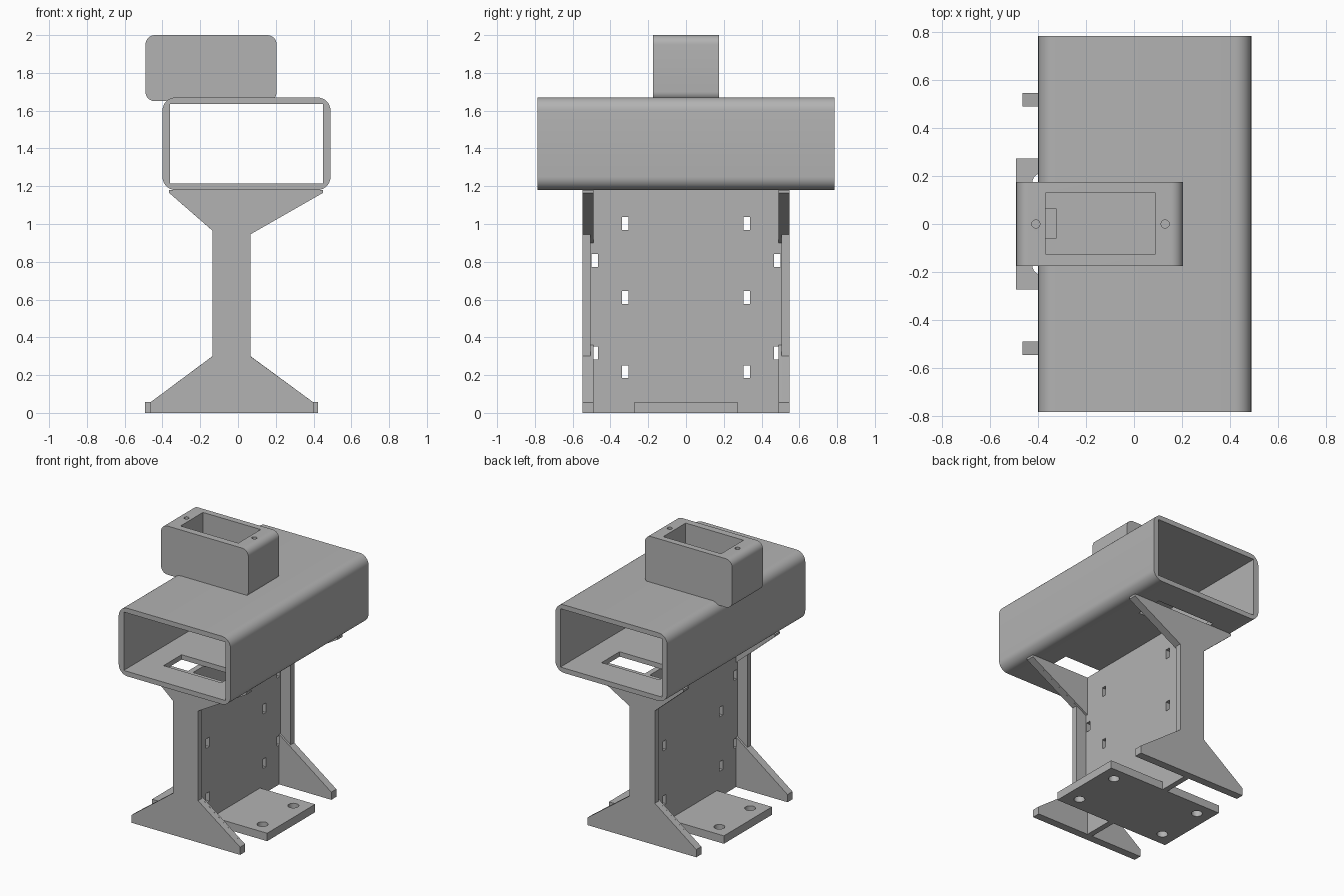
import bpy, bmesh, math
from mathutils import Vector

cube = bpy.data.objects.get("Cube")
if cube:
    bpy.data.objects.remove(cube, do_unlink=True)

grey = bpy.data.materials.new("plain grey")
grey.use_nodes = True
grey.diffuse_color = (0.45, 0.45, 0.45, 1)
grey.node_tree.nodes["Principled BSDF"].inputs["Base Color"].default_value = grey.diffuse_color


def prism(name, profile, y0, y1):
    """Extrude an x-z profile along y."""
    bm = bmesh.new()
    face = bm.faces.new([bm.verts.new((x, y0, z)) for x, z in profile])
    new = bmesh.ops.extrude_face_region(bm, geom=[face])["geom"]
    verts = [v for v in new if isinstance(v, bmesh.types.BMVert)]
    bmesh.ops.translate(bm, verts=verts, vec=(0, y1 - y0, 0))
    bmesh.ops.recalc_face_normals(bm, faces=bm.faces)
    mesh = bpy.data.meshes.new(name)
    bm.to_mesh(mesh)
    bm.free()
    ob = bpy.data.objects.new(name, mesh)
    bpy.context.collection.objects.link(ob)
    mesh.materials.append(grey)
    return ob


def box(name, x0, x1, y0, y1, z0, z1):
    return prism(name, [(x0, z0), (x1, z0), (x1, z1), (x0, z1)], y0, y1)


def rounded(x0, x1, z0, z1, r, steps=8):
    corners = [(x1 - r, z1 - r), (x0 + r, z1 - r), (x0 + r, z0 + r), (x1 - r, z0 + r)]
    pts = []
    for i, (cx, cz) in enumerate(corners):
        for s in range(steps + 1):
            a = math.pi / 2 * (i + s / steps)
            pts.append((cx + r * math.cos(a), cz + r * math.sin(a)))
    return pts


def drill(x, y, z0, z1, r):
    bpy.ops.mesh.primitive_cylinder_add(vertices=24, radius=r, depth=z1 - z0,
                                        location=(x, y, (z0 + z1) / 2))
    return bpy.context.object


def select(ob):
    bpy.ops.object.select_all(action='DESELECT')
    ob.select_set(True)
    bpy.context.view_layer.objects.active = ob


def cut(ob, cutters):
    for c in cutters:
        c.hide_render = True
        mod = ob.modifiers.new("cut", 'BOOLEAN')
        mod.operation, mod.solver, mod.object = 'DIFFERENCE', 'EXACT', c
        select(ob)
        bpy.ops.object.modifier_apply(modifier=mod.name)
        bpy.data.objects.remove(c, do_unlink=True)


def smooth(ob):
    select(ob)
    bpy.ops.object.shade_smooth_by_angle(angle=math.radians(30))


# Rectangular tube with two openings in its floor
tube = prism("tube", rounded(-0.40, 0.49, 1.18, 1.67, 0.07), -0.785, 0.785)
cut(tube, [box("bore", -0.36, 0.45, -0.9, 0.9, 1.215, 1.635)]
    + [box("floor_opening", -0.19, 0.27, min(s * 0.37, s * 0.575), max(s * 0.37, s * 0.575), 1.1, 1.3)
       for s in (-1, 1)])
smooth(tube)

# Open-topped housing on the tube, with pocket, cable notch and screw holes
housing = prism("top_housing", rounded(-0.49, 0.205, 1.65, 2.0, 0.05), -0.175, 0.175)
cut(housing, [box("pocket", -0.37, 0.09, -0.125, 0.13, 1.70, 2.1),
              box("cable_notch", -0.37, -0.325, -0.06, 0.065, 1.675, 1.8),
              drill(-0.41, 0, 1.85, 2.1, 0.017), drill(0.13, 0, 1.85, 2.1, 0.017)])
smooth(housing)

# Upright web with cable-tie slots
W0, W1 = -0.055, -0.015
web = box("centre_web", W0, W1, -0.505, 0.505, 0, 1.18)
slots = [(0.3225, z) for z in (0.2175, 0.61, 1.0025)] + [(0.4825, z) for z in (0.3175, 0.8075)]
cut(web, [box("slot", -0.2, 0.2, s * y - 0.0175, s * y + 0.0175, z - 0.034, z + 0.034)
          for y, z in slots for s in (-1, 1)])

# Flared end legs: outer plate, plus inner gussets that run in to the web
outer = [(-0.465, 0), (0.40, 0), (0.40, 0.055), (0.065, 0.30), (0.065, 0.945), (0.45, 1.165),
         (0.45, 1.18), (-0.365, 1.18), (-0.365, 1.165), (-0.135, 0.965), (-0.135, 0.30), (-0.465, 0.055)]
gussets = {
    "left_foot": [(W1, 0), (0.40, 0), (0.40, 0.055), (W1, 0.36)],
    "right_foot": [(W0, 0), (-0.465, 0), (-0.465, 0.055), (W0, 0.36)],
    "left_bracket": [(W1, 0.90), (0.45, 1.165), (0.45, 1.18), (W1, 1.18)],
    "right_bracket": [(W0, 0.895), (-0.365, 1.165), (-0.365, 1.18), (W0, 1.18)],
}
for end, s in (("front", -1), ("back", 1)):
    prism(end + "_leg", outer, s * 0.505, s * 0.547)
    for name, profile in gussets.items():
        prism(f"{end}_{name}_gusset", profile, s * 0.49, s * 0.505)

# Base plate with four bolt holes
base = box("base_plate", -0.493, 0.423, -0.273, 0.273, 0, 0.057)
cut(base, [drill(x, y, -0.1, 0.2, 0.036) for x in (-0.388, 0.318) for y in (-0.175, 0.175)])
smooth(base)
